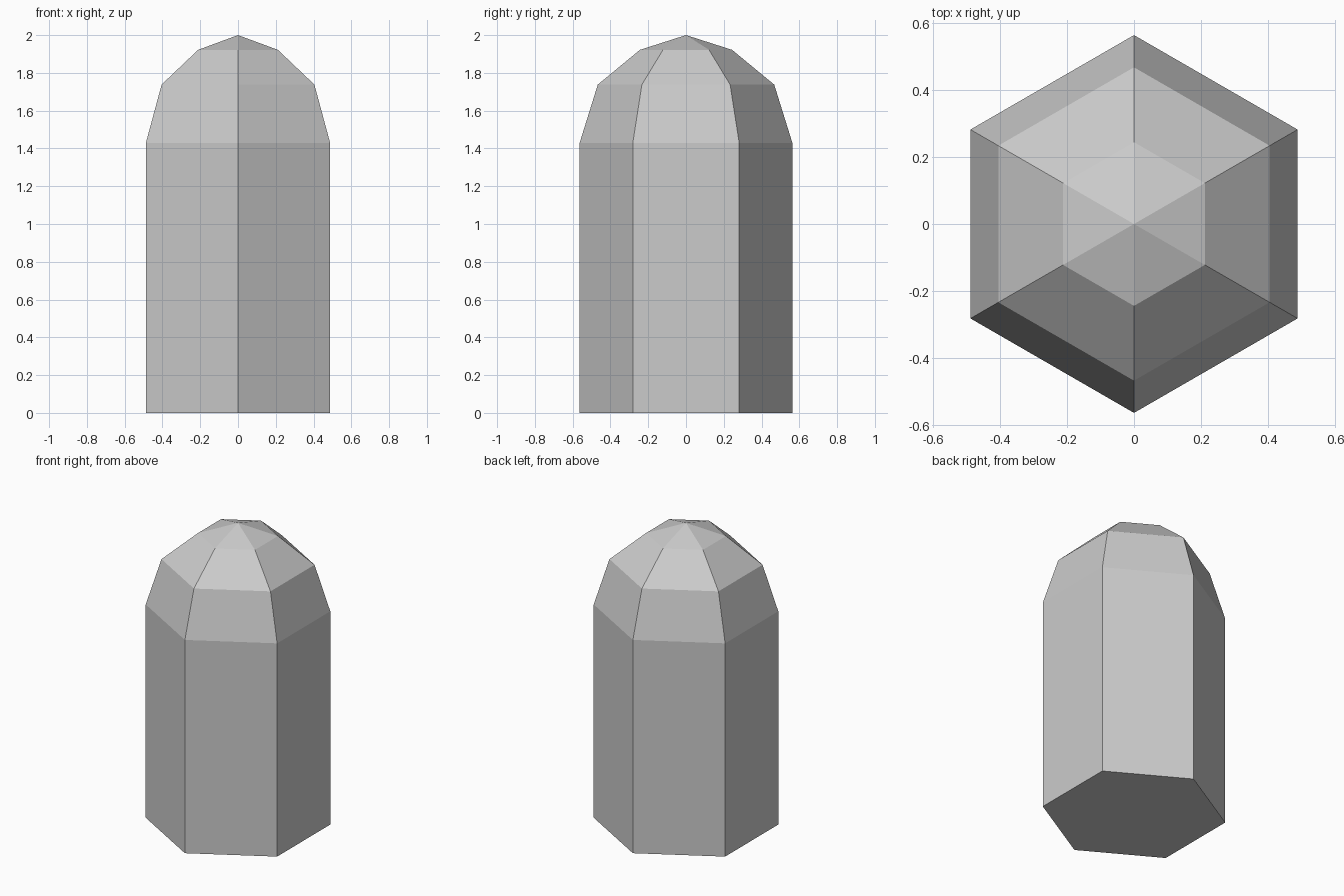
import bpy, bmesh
from math import sin, cos, pi

if "Cube" in bpy.data.objects:
    bpy.data.objects.remove(bpy.data.objects["Cube"])

SIDES = 6
# (radius, height) of each ring, from base to shoulder to cap
PROFILE = [(0.563, 0.0), (0.563, 1.43), (0.467, 1.738), (0.244, 1.922)]
TIP_HEIGHT = 2.0

bm = bmesh.new()

# Rings with corners pointing along +y and -y
rings = [[bm.verts.new((r * cos(pi / 2 + 2 * pi * i / SIDES),
                        r * sin(pi / 2 + 2 * pi * i / SIDES), z))
          for i in range(SIDES)] for r, z in PROFILE]
tip = bm.verts.new((0, 0, TIP_HEIGHT))

# Side walls and dome facets
for low, high in zip(rings, rings[1:]):
    for i in range(SIDES):
        j = (i + 1) % SIDES
        bm.faces.new((low[i], low[j], high[j], high[i]))

# Pointed cap and flat base
for i in range(SIDES):
    bm.faces.new((rings[-1][i], rings[-1][(i + 1) % SIDES], tip))
bm.faces.new(rings[0][::-1])

mesh = bpy.data.meshes.new("domed_hexagonal_post")
bm.to_mesh(mesh)
bm.free()
post = bpy.data.objects.new("domed_hexagonal_post", mesh)
bpy.context.collection.objects.link(post)
